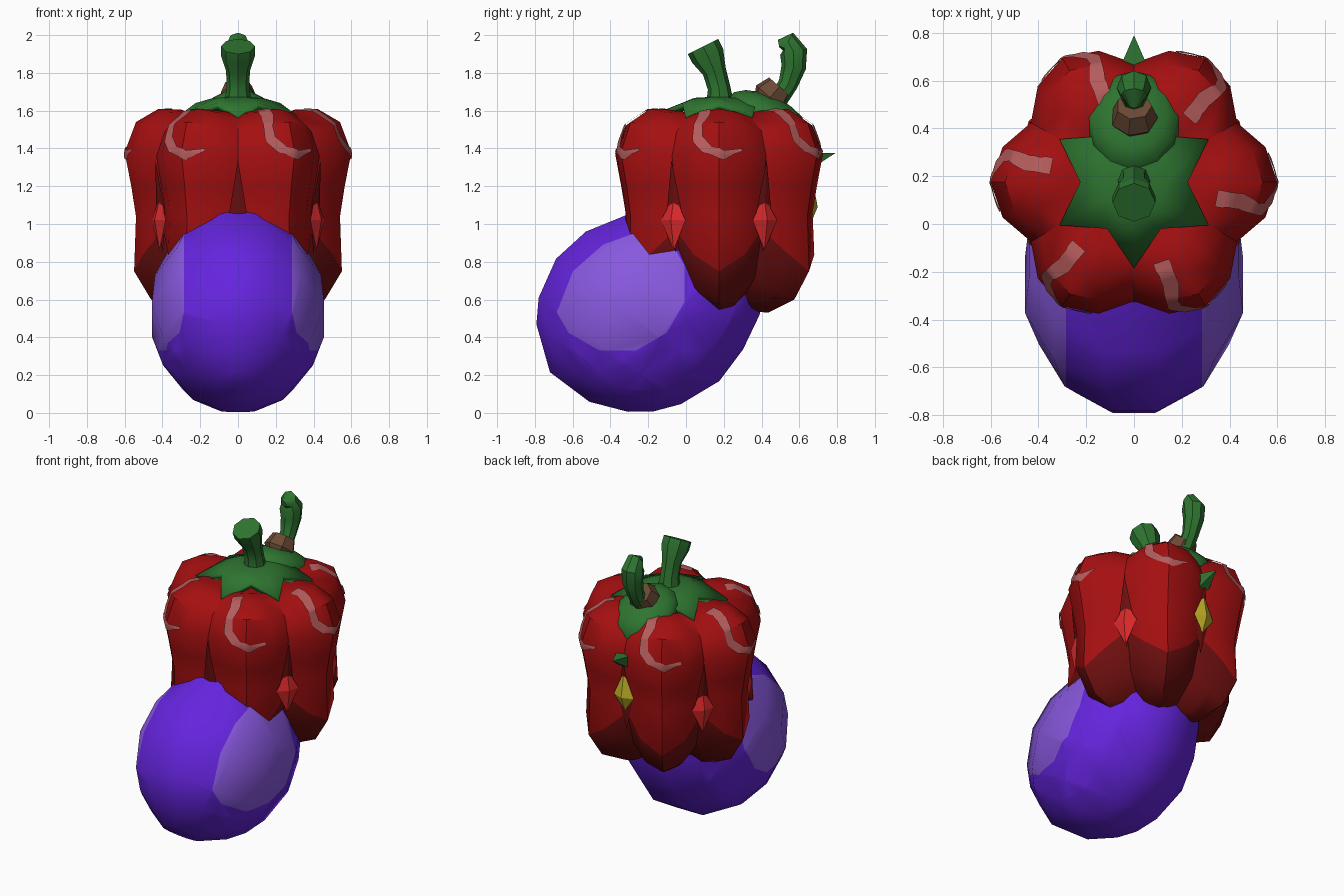
import bpy, bmesh, math
from mathutils import Vector, Matrix
from mathutils.bvhtree import BVHTree

if "Cube" in bpy.data.objects:
    bpy.data.objects.remove(bpy.data.objects["Cube"])

CY = 0.175  # pepper centre line in y

def mat(name, r, g, b):
    m = bpy.data.materials.new(name)
    lin = lambda c: ((c / 255 + 0.055) / 1.055) ** 2.4 if c > 10 else c / 255 / 12.92
    m.diffuse_color = (lin(r), lin(g), lin(b), 1)
    m.use_nodes = True
    m.node_tree.nodes["Principled BSDF"].inputs["Base Color"].default_value = m.diffuse_color
    return m

RED = mat("red", 165, 15, 16)
DARK = mat("dark_red", 108, 14, 14)
BRIGHT = mat("bright_red", 218, 40, 42)
PINK = mat("pink_shine", 182, 92, 92)
PURPLE = mat("purple", 101, 36, 222)
LILAC = mat("light_purple", 136, 88, 222)
GREEN = mat("green", 46, 116, 48)
BROWN = mat("brown", 106, 74, 52)
YELLOW = mat("yellow", 190, 172, 38)

def finish(name, bm, mats, angle=40):
    bmesh.ops.recalc_face_normals(bm, faces=bm.faces[:])
    me = bpy.data.meshes.new(name)
    bm.to_mesh(me)
    bm.free()
    ob = bpy.data.objects.new(name, me)
    bpy.context.collection.objects.link(ob)
    for m in mats:
        me.materials.append(m)
    bpy.ops.object.select_all(action='DESELECT')
    ob.select_set(True)
    bpy.context.view_layer.objects.active = ob
    if angle:
        bpy.ops.object.shade_smooth_by_angle(angle=math.radians(angle))
    return ob

def loft(rings, dark_from=None):
    """Bridge closed rings of points and cap both ends."""
    bm = bmesh.new()
    vr = [[bm.verts.new(p) for p in r] for r in rings]
    n = len(vr[0])
    for k in range(len(vr) - 1):
        for i in range(n):
            j = (i + 1) % n
            f = bm.faces.new((vr[k][i], vr[k][j], vr[k + 1][j], vr[k + 1][i]))
            f.material_index = int(dark_from is not None and k >= dark_from)
    for k, r in ((0, vr[0]), (len(vr) - 1, vr[-1])):
        f = bm.faces.new(r)
        f.material_index = int(dark_from is not None and k > 0)
    return bm

def tube(name, path, m, sides=8):
    """Round tube in the yz plane; path entries are (y, z, radius)."""
    rings = []
    for i, (y, z, r) in enumerate(path):
        a, b = path[max(i - 1, 0)], path[min(i + 1, len(path) - 1)]
        t = Vector((0, b[0] - a[0], b[1] - a[1])).normalized()
        side = Vector((1, 0, 0))
        up = t.cross(side)
        rings.append([Vector((0, y, z)) + r * (side * math.cos(q) + up * math.sin(q))
                      for q in (2 * math.pi * k / sides for k in range(sides))])
    return finish(name, loft(rings), [m])

def polar(a, r, u, z):
    """Point at radius r, sideways offset u, on the pepper's direction a."""
    c, s = math.cos(a), math.sin(a)
    return Vector((r * c - u * s, CY + r * s + u * c, z))

# Pepper body: six lobes, four segments each; (radius, z, groove factor, groove z shift)
profile = [(0.20, 1.57, .95, 0), (0.30, 1.605, .9, -.02), (0.42, 1.61, .85, -.05),
           (0.54, 1.54, .83, -.05), (0.60, 1.38, .83, -.02), (0.565, 1.2, .83, 0),
           (0.54, 1.04, .83, .05), (0.55, 0.75, .83, .22), (0.46, 0.60, .83, .12),
           (0.30, 0.53, .8, .06), (0.10, 0.55, .9, .02)]
rings = []
for r, z, g, dz in profile:
    ring = []
    for i in range(24):
        w = (0, 0.3, 1, 0.3)[i % 4]
        ring.append(polar(math.radians(15 * i), r * (1 - (1 - g) * w), 0, z + dz * (0, .4, 1, .4)[i % 4]))
    rings.append(ring)
bm = loft(rings, dark_from=7)
bvh = BVHTree.FromBMesh(bm)
finish("pepper_body", bm, [RED, DARK], 35)

# Curved shine on each lobe: (radius, sideways, z, half width), laid on the surface
shine = [(.34, -.07, 1.62, .038), (.46, -.09, 1.60, .035), (.54, -.13, 1.53, .03), (.57, -.125, 1.46, .03),
         (.60, -.06, 1.39, .03), (.60, .03, 1.36, .03), (.58, .13, 1.40, .008)]
bm = bmesh.new()
for k in range(6):
    a = math.radians(60 * k)
    pts = []
    for p, q in zip(shine, shine[1:]):
        pts += [[p[c] + (q[c] - p[c]) * t / 4 for c in range(4)] for t in range(4)]
    pts.append(list(shine[-1]))
    pos = [polar(a, *p[:3]) for p in pts]
    prev = None
    for i, p in enumerate(pos):
        t = (pos[min(i + 1, len(pos) - 1)] - pos[max(i - 1, 0)]).normalized()
        nrm = bvh.find_nearest(p)[1]
        out = Vector((p.x, p.y - CY, (p.z - 1.2) * 1.2)).normalized()
        w = t.cross(out).normalized() * pts[i][3]
        row = []
        for s in (-1, 0, 1):
            hit = bvh.find_nearest(p + w * s)[0]
            row.append(bm.verts.new(hit + out * 0.009))
        if prev:
            for c in (0, 1):
                bm.faces.new((prev[c], prev[c + 1], row[c + 1], row[c]))
        prev = row
finish("lobe_shines", bm, [PINK])

# Gems and dark creases sitting in the grooves
def gem(name, deg, zs, rs, half, depth, m):
    a = math.radians(deg)
    bm = bmesh.new()
    top = bm.verts.new(polar(a, rs[0], 0, zs[0]))
    bot = bm.verts.new(polar(a, rs[2], 0, zs[2]))
    mid = [bm.verts.new(polar(a, rs[1] + d, u, zs[1]))
           for d, u in ((0, -half), (depth, 0), (0, half), (-depth, 0))]
    for i in range(4):
        bm.faces.new((mid[i], mid[(i + 1) % 4], top))
        bm.faces.new((mid[(i + 1) % 4], mid[i], bot))
    finish(name, bm, [m], 0)

for i in range(6):
    gem(f"groove_crease_{i}", 30 + 60 * i, (1.34, 1.05, .85), (.505, .472, .46), .048, .008, DARK)
for deg in (-30, 30, 150, 210):
    gem(f"red_gem_{deg}", deg, (1.15, 1.02, .86), (.475, .485, .48), .075, .025, BRIGHT)
gem("yellow_gem", 90, (1.26, 1.09, .99), (.49, .492, .48), .075, .03, YELLOW)

# Pepper calyx: six pointed star
bm = bmesh.new()
c = bm.verts.new((0, CY, 1.675))
inner = [bm.verts.new(polar(math.radians(30 * i), .13, 0, 1.668)) for i in range(12)]
outer = [bm.verts.new(polar(math.radians(30 * i), .36 if i % 2 else .225, 0, 1.575 if i % 2 else 1.64))
         for i in range(12)]
for i in range(12):
    j = (i + 1) % 12
    bm.faces.new((c, inner[i], inner[j]))
    bm.faces.new((inner[i], outer[i], outer[j], inner[j]))
ob = finish("pepper_calyx", bm, [GREEN], 30)
mod = ob.modifiers.new("thickness", 'SOLIDIFY')
mod.thickness = 0.04

# Pepper stem, leaning forward with a flared end
tube("pepper_stem", [(.18, 1.63, .075), (.175, 1.72, .06), (.15, 1.81, .063),
                     (.115, 1.89, .09), (.09, 1.94, .09)], GREEN)

# Eggplant: rings along a tilted axis; (along, across, radius)
D, P = Vector((0, .6, .8)), Vector((0, -.8, .6))
egg = [(-.26, .575, .13), (-.18, .53, .28), (-.1, .53, .385), (.02, .52, .47), (.24, .50, .54),
       (.45, .48, .52), (.65, .44, .44), (.9, .46, .33), (1.2, .54, .22), (1.5, .61, .12)]
rings = []
for s, t, r in egg:
    R = r / math.cos(math.radians(15))
    rings.append([D * s + P * (t + R * math.cos(q)) + Vector((R * .845 * math.sin(q), 0, 0))
                  for q in (math.radians(15 + 30 * k) for k in range(12))])
bm = loft(rings)
# Cut a round light patch into both flanks
def cut(faces, co, no):
    geom = list({e for f in faces for e in f.edges} | {v for f in faces for v in f.verts}) + faces
    bmesh.ops.bisect_plane(bm, geom=geom, plane_co=co, plane_no=no, dist=1e-5)

centre = Vector((0, -.362, .684))
for sx in (-1, 1):
    cut(bm.faces[:], Vector((sx * .285, 0, 0)), Vector((1, 0, 0)))
normals = [Vector((0, math.cos(q), math.sin(q))) for q in (2 * math.pi * k / 12 for k in range(12))]
flank = lambda f: abs(f.calc_center_median().x) > .285
for n in normals:
    cut([f for f in bm.faces if flank(f)], centre + n * .355, n)
for f in bm.faces:
    m = f.calc_center_median() - centre
    if flank(f) and all(m.dot(n) < .355 for n in normals):
        f.material_index = 1
finish("eggplant_body", bm, [PURPLE, LILAC], 50)

# Eggplant cap, collar and stem
bm = bmesh.new()
bmesh.ops.create_uvsphere(bm, u_segments=12, v_segments=8, radius=1,
                          matrix=Matrix.Translation((0, .43, 1.57)) @ Matrix.Rotation(math.radians(-25), 4, 'X')
                          @ Matrix.Diagonal((.2, .23, .11, 1)))
finish("eggplant_cap", bm, [GREEN])
tube("eggplant_collar", [(.415, 1.635, .07), (.445, 1.67, .1), (.495, 1.728, .075)], BROWN, 7)
tube("eggplant_stem", [(.49, 1.66, .05), (.54, 1.74, .052), (.57, 1.83, .065),
                       (.57, 1.91, .073), (.54, 1.965, .055), (.49, 1.955, .02)], GREEN)

# Cap leaf tip poking out at the back
bm = bmesh.new()
tip = bm.verts.new((0, .79, 1.375))
base = [bm.verts.new(p) for p in ((-.065, .64, 1.38), (.065, .64, 1.38), (.04, .66, 1.29), (-.04, .66, 1.29))]
for i in range(4):
    bm.faces.new((base[i], base[(i + 1) % 4], tip))
bm.faces.new(base)
finish("leaf_tip", bm, [GREEN], 0)
